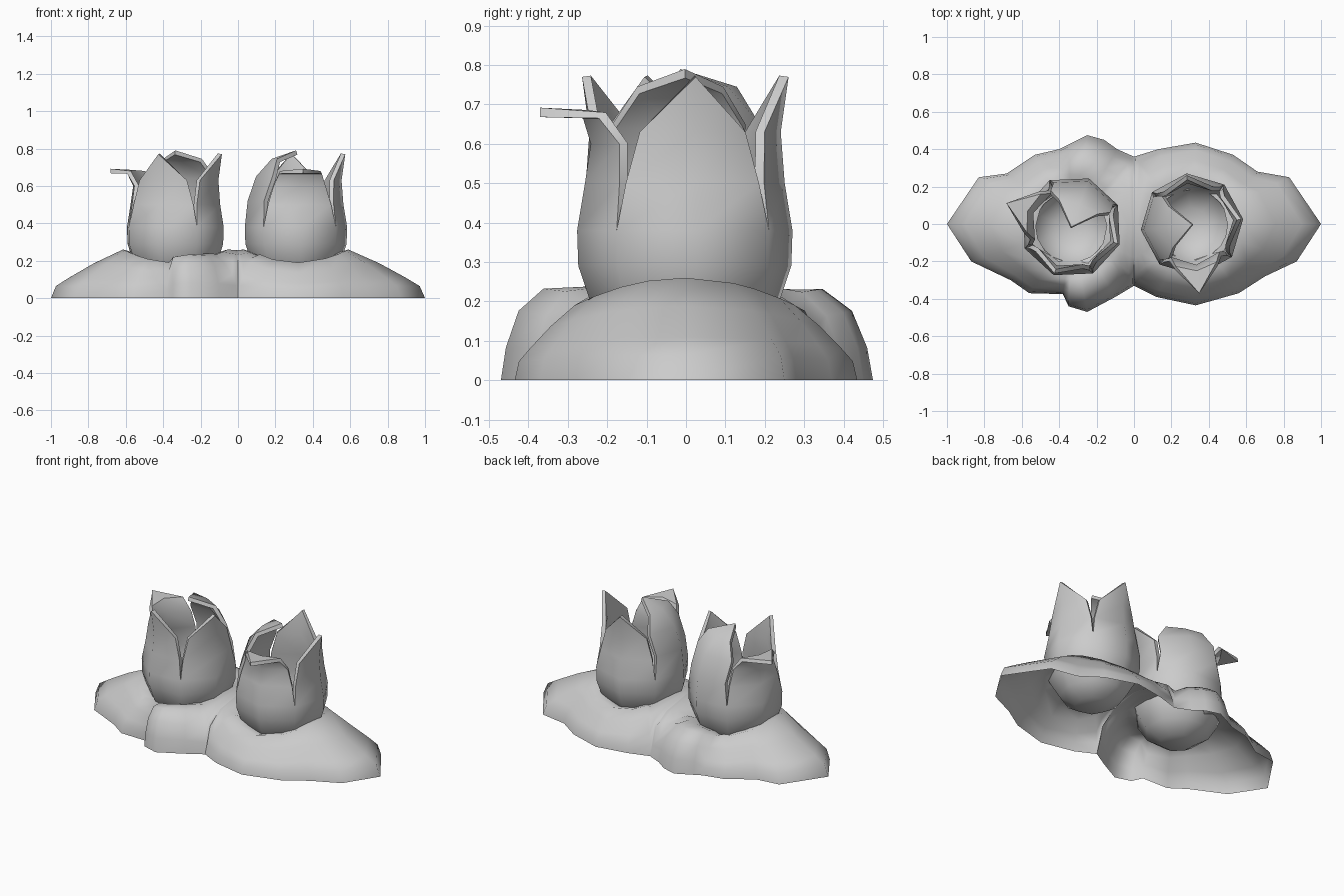
import bpy, bmesh
from math import sin, cos, atan2, radians
from mathutils import Vector

if "Cube" in bpy.data.objects:
    bpy.data.objects.remove(bpy.data.objects["Cube"])

# centre x, centre y, direction of the out-curled petal
EGGS = ((-0.335, -.015, 160), (0.31, -.003, 276))


def finish(bm, name, angle, thickness=0):
    me = bpy.data.meshes.new(name)
    bm.to_mesh(me)
    bm.free()
    ob = bpy.data.objects.new(name, me)
    bpy.context.collection.objects.link(ob)
    bpy.ops.object.select_all(action='DESELECT')
    bpy.context.view_layer.objects.active = ob
    ob.select_set(True)
    if thickness:
        mod = ob.modifiers.new("wall", 'SOLIDIFY')
        mod.thickness = thickness
        mod.offset = -1
        bpy.ops.object.modifier_apply(modifier=mod.name)
    bpy.ops.object.shade_smooth_by_angle(angle=radians(angle))
    return ob


# Mound: one open-bottomed half around each egg, joined on a seam at x = 0
seam = [(0, .36, 0, .3), (0, .31, .16, 0), (0, .2, .225, 0), (0, 0, .255, 0),
        (0, -.18, .23, 0), (0, -.28, .16, 0), (0, -.33, 0, .3)]
# outline points: x, y, bulge
right = [(.12, -.39, .1), (.33, -.435, 0), (.56, -.37, 0), (.70, -.28, 0), (.87, -.2, 0),
         (1, 0, 0), (.83, .25, 0), (.66, .28, 0), (.53, .37, 0), (.33, .435, 0), (.13, .4, .1)]
left = [(-.09, .4, .75), (-.16, .45, .9), (-.25, .475, 1), (-.35, .425, .9), (-.4, .4, 0),
        (-.53, .37, 0), (-.68, .27, 0), (-.83, .25, 0), (-1, 0, 0), (-.87, -.2, 0),
        (-.66, -.3, 0), (-.56, -.37, 0), (-.38, -.375, 0), (-.35, -.44, .9), (-.25, -.47, 1),
        (-.1, -.39, .75)]
STEPS = (0, .07, .25, .6, 1)
PLAIN = (0, .25, .42, .72, 1)
BULGE = (0, .4, .85, 1.12, 1.1)

bm = bmesh.new()
for (cx, cy, _), outline in zip(EGGS, (left, right)):
    loop = [(x, y, 0, b) for x, y, b in outline]
    loop += seam[::-1] if cx < 0 else seam
    spokes = []
    for x, y, z, b in loop:
        a = atan2(y - cy, x - cx)
        rim = .19 + .07 * cos(a) ** 2 + .015 * b
        edge = Vector((cx + .28 * cos(a), cy + .28 * sin(a)))
        col = []
        for t, p, q in zip(STEPS, PLAIN, BULGE):
            xy = Vector((x, y)).lerp(edge, t)
            f = p + (q - p) * b
            col.append(bm.verts.new((xy.x, xy.y, z + (rim - z) * f)))
        # lip dipping in to the egg
        col.append(bm.verts.new((cx + .19 * cos(a), cy + .19 * sin(a), rim - .025)))
        spokes.append(col)
    for i, c in enumerate(spokes):
        d = spokes[(i + 1) % len(spokes)]
        for k in range(len(c) - 1):
            bm.faces.new((c[k], d[k], d[k + 1], c[k + 1]))
bmesh.ops.remove_doubles(bm, verts=bm.verts, dist=.0005)
finish(bm, "mound", 75)

# Petal rings: height, radius, half width, how far the sides fall back
FALL = .414
STRAIGHT = [(.5, .255, .17, FALL), (.63, .245, .135, FALL), (.77, .265, 0, 0)]
OUT = [(.5, .255, .17, FALL), (.6, .24, .14, FALL), (.665, .26, .115, .25), (.668, .37, 0, 0)]
INWARD = [(.52, .26, .17, FALL), (.65, .215, .17, FALL), (.745, .13, .11, .15), (.79, 0, 0, 0)]
# Cup profile: height, radius
CUP = [(.06, .1), (.12, .19), (.21, .245), (.29, .272), (.38, .275)]


def egg(name, cx, cy, heading):
    bm = bmesh.new()

    def polar(r, side, z, a):
        return bm.verts.new((cx + r * cos(a) - side * sin(a),
                             cy + r * sin(a) + side * cos(a), z))

    # eight-sided cup
    angles = [radians(heading + 45 * i) for i in range(8)]
    rings = [[polar(r, 0, z, a) for a in angles] for z, r in CUP]
    bm.faces.new(rings[0][::-1])
    for lo, hi in zip(rings, rings[1:]):
        for i in range(8):
            j = (i + 1) % 8
            bm.faces.new((lo[i], lo[j], hi[j], hi[i]))
    # four petals rising from the cup
    for n, shape in enumerate((OUT, STRAIGHT, STRAIGHT, INWARD)):
        c = 2 * n
        row = [rings[-1][(c + k) % 8] for k in (-1, 0, 1)]
        for z, r, w, fall in shape:
            if w == 0:
                tip = polar(r, 0, z, angles[c])
                bm.faces.new((row[0], row[1], tip))
                bm.faces.new((row[1], row[2], tip))
            else:
                new = [polar(r - fall * abs(s), s, z, angles[c]) for s in (-w, 0, w)]
                for k in (0, 1):
                    bm.faces.new((row[k], row[k + 1], new[k + 1], new[k]))
                row = new
    finish(bm, name, 50, .024)


egg("left_egg", *EGGS[0])
egg("right_egg", *EGGS[1])
